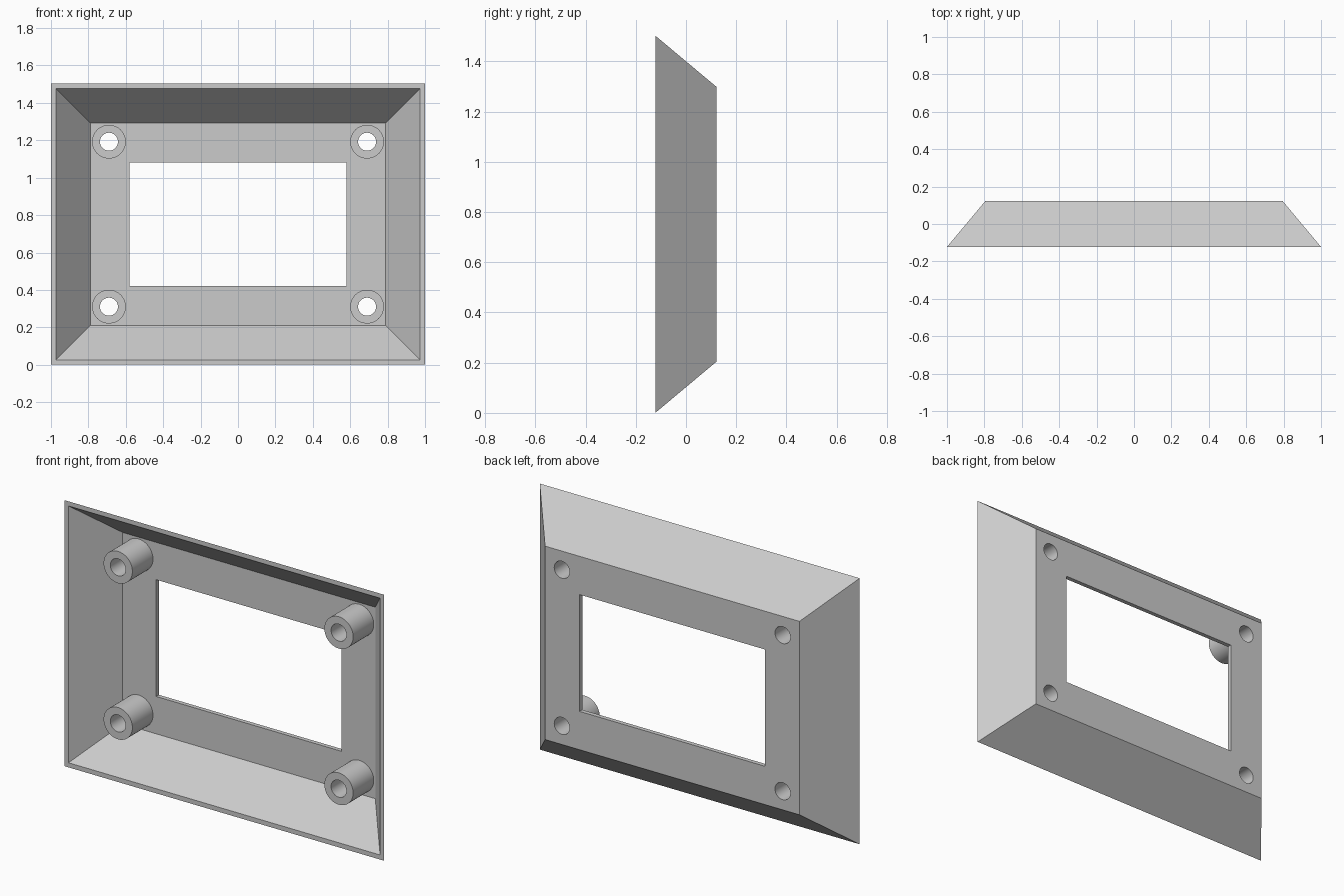
import bpy, bmesh, math
from mathutils import Matrix

cube = bpy.data.objects.get("Cube")
if cube:
    bpy.data.objects.remove(cube, do_unlink=True)

# Main sizes
HALF_W, HEIGHT, HALF_D = 1.0, 1.503, 0.1225
MID_Z = HEIGHT / 2
TAPER = 0.205 / (2 * HALF_D)      # inward slope of the walls per unit of depth
LIP = 0.026                       # width of the front rim
FLOOR_Y = 0.098                   # inner face of the back plate
BOSS_X, BOSS_DZ = 0.69, 0.441
BOSS_R, BORE_R, BOSS_TIP = 0.09, 0.048, -0.086

grey = bpy.data.materials.new("plain grey")
grey.use_nodes = True
colour = (0.6, 0.6, 0.6, 1)
grey.diffuse_color = colour
grey.node_tree.nodes["Principled BSDF"].inputs["Base Color"].default_value = colour


def add_object(name, bm):
    bmesh.ops.recalc_face_normals(bm, faces=bm.faces)
    mesh = bpy.data.meshes.new(name)
    bm.to_mesh(mesh)
    bm.free()
    mesh.materials.append(grey)
    obj = bpy.data.objects.new(name, mesh)
    bpy.context.collection.objects.link(obj)
    return obj


def rect_ring(bm, hx, hz, y):
    return [bm.verts.new((sx * hx, y, MID_Z + sz * hz))
            for sx, sz in ((-1, -1), (1, -1), (1, 1), (-1, 1))]


def circle_ring(bm, r, y, sides=48):
    return [bm.verts.new((r * math.cos(a), y, r * math.sin(a)))
            for a in (2 * math.pi * i / sides for i in range(sides))]


def bridge(bm, a, b):
    n = len(a)
    for i in range(n):
        bm.faces.new((a[i], a[(i + 1) % n], b[(i + 1) % n], b[i]))


def prism(name, front, back):
    bm = bmesh.new()
    a, b = front(bm), back(bm)
    bridge(bm, a, b)
    bm.faces.new(a)
    bm.faces.new(b)
    return add_object(name, bm)


def tapered_block(name, inset, y0, y1):
    def ring(y):
        d = inset + (y + HALF_D) * TAPER
        return lambda bm: rect_ring(bm, HALF_W - d, MID_Z - d, y)
    return prism(name, ring(y0), ring(y1))


def cut(target, cutter):
    mod = target.modifiers.new("cut", "BOOLEAN")
    mod.operation, mod.solver, mod.object = "DIFFERENCE", "EXACT", cutter
    bpy.context.view_layer.objects.active = target
    bpy.ops.object.modifier_apply(modifier=mod.name)
    bpy.data.objects.remove(cutter, do_unlink=True)


def smooth(obj):
    bpy.ops.object.select_all(action="DESELECT")
    obj.select_set(True)
    bpy.context.view_layer.objects.active = obj
    bpy.ops.object.shade_smooth_by_angle(angle=math.radians(30))


# Tapered tray, open at the front, with a window in the back plate
bezel = tapered_block("bezel_shell", 0, -HALF_D, HALF_D)
cut(bezel, tapered_block("cavity_cutter", LIP - 0.05 * TAPER + 0.05 * TAPER, -HALF_D - 0.05, FLOOR_Y))
cut(bezel, prism("window_cutter",
                 lambda bm: rect_ring(bm, 0.58, 0.33, 0),
                 lambda bm: rect_ring(bm, 0.58, 0.33, 0.3)))

# Screw bosses with bores that run through the back plate
for z_name, sz in (("lower", -1), ("upper", 1)):
    for x_name, sx in (("right", -1), ("left", 1)):
        place = Matrix.Translation((sx * BOSS_X, 0, MID_Z + sz * BOSS_DZ))
        drill = prism("bore_cutter",
                      lambda bm: circle_ring(bm, BORE_R, 0),
                      lambda bm: circle_ring(bm, BORE_R, 0.3))
        drill.data.transform(place)
        cut(bezel, drill)

        bm = bmesh.new()
        rings = [circle_ring(bm, r, y) for r, y in
                 ((BORE_R, FLOOR_Y), (BORE_R, BOSS_TIP), (BOSS_R, BOSS_TIP), (BOSS_R, FLOOR_Y))]
        for a, b in zip(rings, rings[1:]):
            bridge(bm, a, b)
        bm.transform(place)
        boss = add_object(f"{z_name}_{x_name}_screw_boss", bm)
        # Open tube: face the tip ring toward the front
        if any(p.normal.y > 0.5 for p in boss.data.polygons):
            boss.data.flip_normals()
        smooth(boss)

smooth(bezel)
